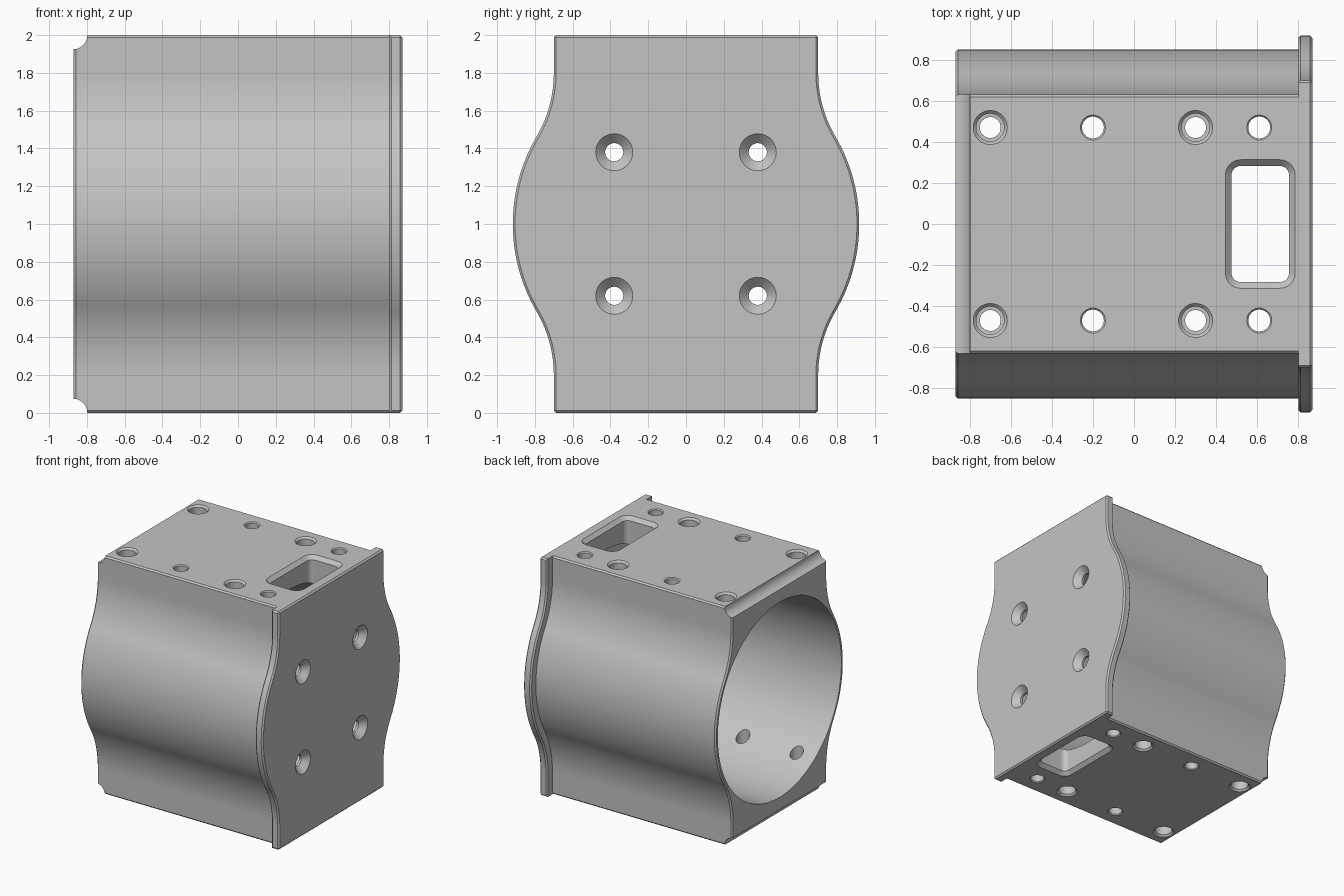
import bpy, bmesh, math
from mathutils import Vector

cube = bpy.data.objects.get("Cube")
if cube:
    bpy.data.objects.remove(cube, do_unlink=True)

GREY = 0.55
metal = bpy.data.materials.new("grey metal")
metal.use_nodes = True
metal.diffuse_color = (GREY, GREY, GREY, 1)
metal.node_tree.nodes["Principled BSDF"].inputs["Base Color"].default_value = (GREY, GREY, GREY, 1)


def loft(bm, rings):
    """Closed solid skinned through rings with equal point counts."""
    rows = [[bm.verts.new(p) for p in ring] for ring in rings]
    n = len(rows[0])
    for a, b in zip(rows, rows[1:]):
        for i in range(n):
            j = (i + 1) % n
            bm.faces.new((a[i], a[j], b[j], b[i]))
    bm.faces.new(rows[0][::-1])
    bm.faces.new(rows[-1])


def circle(r, centre, axis, n=48):
    """Ring of points about the given axis."""
    turn = Vector((0, 0, 1)).rotation_difference(Vector(axis))
    pts = []
    for i in range(n):
        a = math.tau * i / n
        pts.append(Vector(centre) + turn @ Vector((r * math.cos(a), r * math.sin(a), 0)))
    return pts


def cylinder(bm, r, start, end, n=48):
    axis = (Vector(end) - Vector(start)).normalized()
    loft(bm, [circle(r, start, axis, n), circle(r, end, axis, n)])


def rounded_rect(cx, hx, hy, r, z, n=8):
    pts = []
    for k, (sx, sy) in enumerate([(1, 1), (-1, 1), (-1, -1), (1, -1)]):
        for i in range(n + 1):
            a = (k + i / n) * math.pi / 2
            pts.append(Vector((cx + sx * (hx - r) + r * math.cos(a),
                               sy * (hy - r) + r * math.sin(a), z)))
    return pts


def side_profile(x, half_width, bulge, fillet, n=24):
    """Flat top and bottom; each side a round bulge blended into straight walls."""
    cy = half_width + fillet
    cz = math.sqrt((bulge + fillet) ** 2 - cy ** 2)
    blend = math.atan2(cz, cy)
    upper = []
    for i in range(n + 1):
        a = blend * i / n
        upper.append((bulge * math.cos(a), bulge * math.sin(a)))
    for i in range(1, n + 1):
        a = blend * (1 - i / n)
        upper.append((cy - fillet * math.cos(a), cz - fillet * math.sin(a)))
    upper.append((half_width, 1))
    half = [(y, -z) for y, z in upper[:0:-1]] + upper
    outline = half + [(-y, z) for y, z in reversed(half)]
    return [Vector((x, y, z + 1)) for y, z in outline]


def finish(name, bm):
    bmesh.ops.recalc_face_normals(bm, faces=bm.faces)
    mesh = bpy.data.meshes.new(name)
    bm.to_mesh(mesh)
    bm.free()
    mesh.materials.append(metal)
    ob = bpy.data.objects.new(name, mesh)
    bpy.context.collection.objects.link(ob)
    return ob


def slab(name, x0, x1, profile, keep_sharp):
    """Extruded profile with a fine chamfer on its edges."""
    bm = bmesh.new()
    loft(bm, [side_profile(x0, *profile), side_profile(x1, *profile)])
    bmesh.ops.recalc_face_normals(bm, faces=bm.faces)
    edges = [e for e in bm.edges if e.calc_face_angle(0) > 0.8
             and not all(keep_sharp(v.co) for v in e.verts)]
    bmesh.ops.bevel(bm, geom=edges, offset=0.012, segments=1, affect='EDGES')
    return finish(name, bm)


def cut(target, cutters):
    for c in cutters:
        mod = target.modifiers.new(c.name, 'BOOLEAN')
        mod.operation = 'DIFFERENCE'
        mod.solver = 'EXACT'
        mod.object = c
    bpy.context.view_layer.update()
    graph = bpy.context.evaluated_depsgraph_get()
    mesh = bpy.data.meshes.new_from_object(target.evaluated_get(graph))
    target.modifiers.clear()
    target.data = mesh


BACK, SEAM, FRONT = -0.87, 0.80, 0.87

# Housing and its wider end plate, meeting flush at the seam
housing = slab("housing", BACK, SEAM, (0.63, 0.85, 0.727),
               lambda p: p.x > SEAM - 0.001)
end_plate = slab("end_plate", SEAM, FRONT, (0.70, 0.917, 0.66),
                 lambda p: p.x < SEAM + 0.001 and abs(p.z - 1) > 0.999)

# Main bore
bm = bmesh.new()
cylinder(bm, 0.82, (BACK - 0.1, 0, 1), (SEAM + 0.1, 0, 1), 128)
bore = finish("bore_cutter", bm)

# Screw holes, windows and coves, the same on top and bottom
bm = bmesh.new()
up = (0, 0, 1)


def through(steps, make_ring):
    """Loft (size, depth) steps from the bottom face through to the top face."""
    rings = [make_ring(s, d) for s, d in steps]
    rings += [make_ring(s, 2 - d) for s, d in reversed(steps)]
    loft(bm, rings)


small = [(0.071, -0.01), (0.053, 0.008)]
large = [(0.093, -0.01), (0.068, 0.015), (0.068, 0.12), (0.051, 0.121)]
for x, steps in [(-0.70, large), (-0.20, small), (0.30, large), (0.61, small)]:
    for y in (-0.47, 0.47):
        through(steps, lambda r, z: circle(r, (x, y, z), up))

through([(0.04, -0.01), (0, 0.03)],
        lambda g, z: rounded_rect(0.615, 0.14 + g, 0.283 + g, 0.045 + g, z))

for z in (0, 2):
    cylinder(bm, 0.075, (BACK - 0.003, -1, z), (BACK - 0.003, 1, z))
details = finish("detail_cutter", bm)

# Countersunk holes in the end plate
bm = bmesh.new()
for y in (-0.38, 0.38):
    for z in (0.62, 1.38):
        loft(bm, [circle(r, (x, y, z), (1, 0, 0)) for r, x in
                  [(0.048, SEAM - 0.1), (0.048, FRONT - 0.05), (0.108, FRONT + 0.01)]])
screws = finish("countersink_cutter", bm)

cut(housing, [bore, details])
cut(end_plate, [screws])
for c in (bore, details, screws):
    bpy.data.objects.remove(c, do_unlink=True)

# Smooth curved walls, crisp edges
for ob in bpy.context.view_layer.objects:
    ob.select_set(ob in (housing, end_plate))
bpy.context.view_layer.objects.active = housing
bpy.ops.object.shade_smooth_by_angle(angle=math.radians(30))
